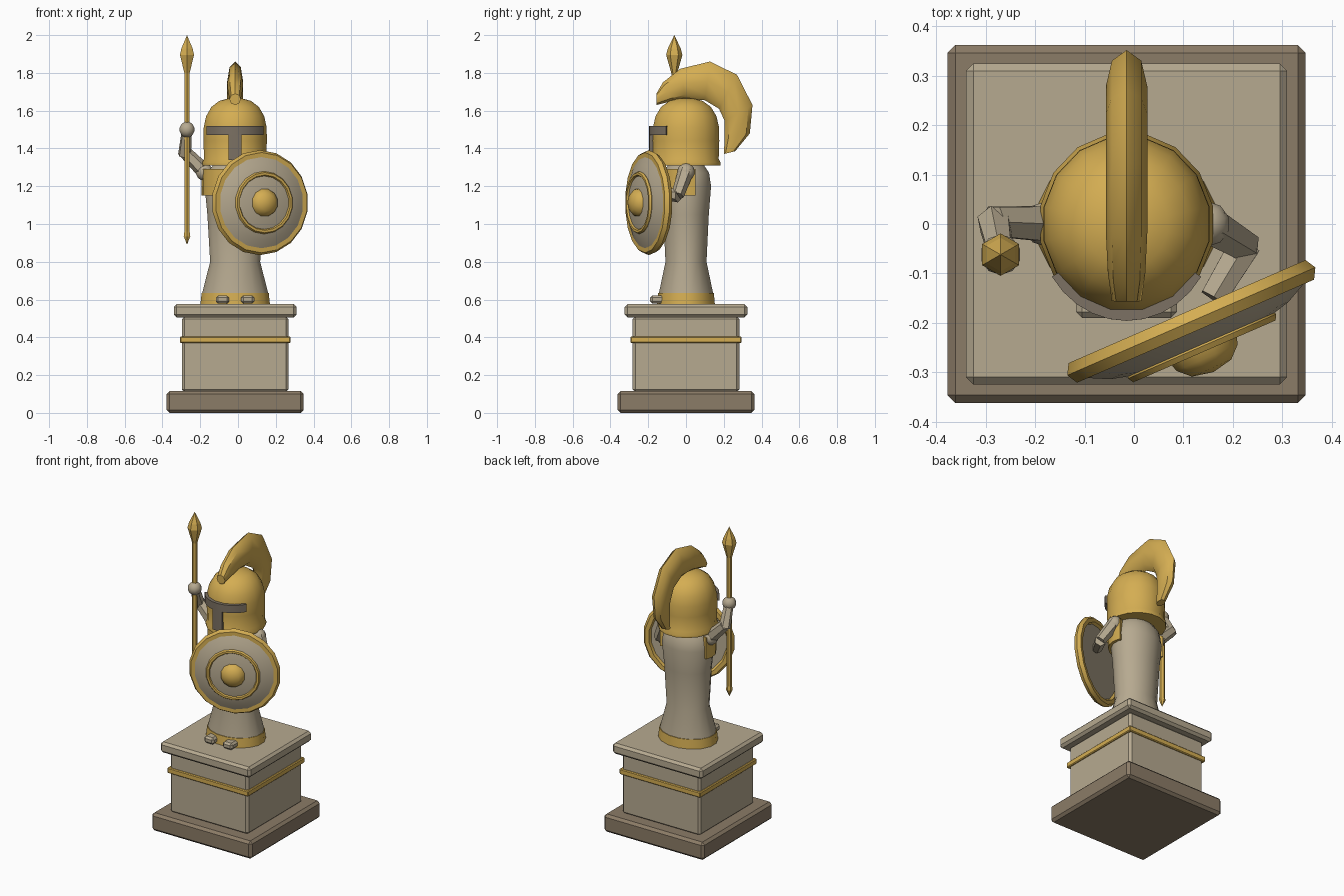
import bpy, bmesh
from math import sin, cos, pi, radians, asin
from mathutils import Vector, Matrix

if "Cube" in bpy.data.objects:
    bpy.data.objects.remove(bpy.data.objects["Cube"])

CX = -0.015  # centre line of the statue


def material(name, rgb):
    m = bpy.data.materials.new(name)
    m.diffuse_color = (*rgb, 1)
    m.use_nodes = True
    m.node_tree.nodes["Principled BSDF"].inputs["Base Color"].default_value = m.diffuse_color
    return m


GOLD = material("gold", (0.66, 0.42, 0.085))
STONE = material("stone", (0.47, 0.40, 0.28))
DARK = material("dark_stone", (0.26, 0.20, 0.135))
SLOT = material("visor_grey", (0.20, 0.165, 0.125))


def finish(name, bm, mat, smooth=None):
    bmesh.ops.recalc_face_normals(bm, faces=bm.faces)
    me = bpy.data.meshes.new(name)
    bm.to_mesh(me)
    bm.free()
    me.materials.append(mat)
    ob = bpy.data.objects.new(name, me)
    bpy.context.collection.objects.link(ob)
    if smooth:
        bpy.ops.object.select_all(action='DESELECT')
        ob.select_set(True)
        bpy.context.view_layer.objects.active = ob
        bpy.ops.object.shade_smooth_by_angle(angle=radians(smooth))
    return ob


def loft(bm, rings, closed=False):
    """Skin rings of points; cap the ends unless the path is closed."""
    vs = [[bm.verts.new(p) for p in r] for r in rings]
    n = len(vs[0])
    for a, b in zip(vs, vs[1:] + vs[:1] if closed else vs[1:]):
        for i in range(n):
            j = (i + 1) % n
            bm.faces.new((a[i], a[j], b[j], b[i]))
    if not closed:
        bm.faces.new(vs[0])
        bm.faces.new(vs[-1])


def lathe(name, profile, mat, n=16, sx=1, sy=1, mtx=Matrix.Translation((CX, 0, 0)), smooth=35, closed=False):
    bm = bmesh.new()
    loft(bm, [[mtx @ Vector((r * sx * cos(2 * pi * (i + .5) / n), r * sy * sin(2 * pi * (i + .5) / n), z))
               for i in range(n)] for r, z in profile], closed)
    bmesh.ops.remove_doubles(bm, verts=bm.verts, dist=1e-5)
    return finish(name, bm, mat, smooth)


def box(name, centre, size, mat, bevel=0.0):
    bm = bmesh.new()
    bmesh.ops.create_cube(bm, size=1, matrix=Matrix.Translation(centre) @ Matrix.Diagonal((*size, 1)))
    if bevel:
        bmesh.ops.bevel(bm, geom=bm.edges[:], offset=bevel, segments=1, affect='EDGES')
    return finish(name, bm, mat)


def arc_shell(name, rx, ry, a, z0, z1, t, mat, n=10):
    """Curved plate around the front, spanning +-a from -y."""
    bm = bmesh.new()
    rings = []
    for i in range(n + 1):
        u = -a + 2 * a * i / n
        o, k = (sin(u), -cos(u)), [(0, z0), (0, z1), (t, z1), (t, z0)]
        rings.append([(CX + (rx - d) * o[0], (ry - d) * o[1], z) for d, z in k])
    loft(bm, rings)
    return finish(name, bm, mat, 30)


def limb(name, a, b, r0, r1, mat):
    a, b = Vector(a), Vector(b)
    m = Matrix.Translation(a) @ (b - a).to_track_quat('Z', 'Y').to_matrix().to_4x4()
    return lathe(name, [(r0, 0), (r1, (b - a).length)], mat, n=6, mtx=m, smooth=None)


def ball(name, c, r, mat):
    bm = bmesh.new()
    bmesh.ops.create_uvsphere(bm, u_segments=10, v_segments=7, radius=r, matrix=Matrix.Translation(c))
    return finish(name, bm, mat, 40)


# pedestal
box("pedestal_base", (CX, 0, .058), (.725, .725, .116), DARK, .016)
box("pedestal_block", (CX, 0, .31), (.565, .565, .4), STONE, .014)
box("pedestal_band", (CX, 0, .387), (.586, .586, .036), GOLD, .005)
box("pedestal_cap", (CX, 0, .541), (.65, .65, .07), STONE, .015)

# robed body with hem
lathe("body", [(.184, .57), (.178, .635), (.135, .80), (.15, 1.05), (.165, 1.2), (.152, 1.27), (.12, 1.31)],
      STONE, n=16, sy=.82)
lathe("hem", [(.188, .572), (.181, .636)], GOLD, n=16, sy=.83)
arc_shell("breastplate", .177, .147, radians(110), 1.15, 1.29, .03, GOLD, 12)
for s, side in ((-1, "right"), (1, "left")):
    box(side + "_foot", (CX + s * .067, -.152, .60), (.07, .076, .044), STONE, .012)
    ball(side + "_shoulder", (CX + s * .163, 0, 1.275), .047, STONE)

# helmet with visor opening
lathe("helmet", [(.165, 1.31), (.176, 1.31), (.178, 1.325), (.168, 1.345), (.171, 1.44), (.170, 1.51),
                 (.157, 1.57), (.128, 1.62), (.085, 1.652), (.035, 1.665), (0, 1.667)], GOLD, n=16, sy=1.05)
arc_shell("visor_slit", .18, .196, asin(.151 / .18), 1.47, 1.52, .03, SLOT, 10)
arc_shell("visor_slot", .18, .196, asin(.034 / .18), 1.34, 1.47, .03, SLOT, 2)

# crest: outer (y, z), inner (y, z), half width
crest = [((-.157, 1.69), (-.155, 1.63), .03), ((-.122, 1.75), (-.075, 1.65), .038),
         ((-.03, 1.822), (0, 1.66), .042), ((.127, 1.86), (.10, 1.655), .042),
         ((.27, 1.79), (.175, 1.61), .042), ((.352, 1.63), (.205, 1.545), .042),
         ((.338, 1.48), (.205, 1.45), .036), ((.26, 1.385), (.20, 1.37), .025)]
bm = bmesh.new()
rings = []
for o, i, w in crest:
    o, i = Vector((CX, *o)), Vector((CX, *i))
    rings.append([(o + i) / 2 + (o - i) / 2 * cos(k * pi / 4) + Vector((w * sin(k * pi / 4), 0, 0))
                  for k in range(8)])
loft(bm, rings)
finish("crest", bm, GOLD, 40)

# spear
spear = Matrix.Translation((-.27, -.062, 0))
lathe("spear_shaft", [(.016, .93), (.016, 1.81)], GOLD, n=6, mtx=spear, smooth=None)
lathe("spear_butt", [(0, .89), (.02, .935), (.016, .96)], GOLD, n=6, mtx=spear, smooth=None)
lathe("spear_head", [(.016, 1.80), (.043, 1.895), (.034, 1.93), (0, 2.0)], GOLD, n=6, mtx=spear, smooth=None)

# arms
limb("right_upper_arm", (-.165, 0, 1.265), (-.285, .005, 1.385), .042, .034, STONE)
limb("right_forearm", (-.283, .005, 1.365), (-.27, -.06, 1.5), .036, .028, STONE)
ball("right_hand", (-.27, -.062, 1.5), .042, STONE)
limb("left_upper_arm", (.15, 0, 1.28), (.225, -.045, 1.15), .042, .034, STONE)
limb("left_forearm", (.226, -.04, 1.15), (.16, -.15, 1.165), .036, .03, STONE)

# round shield, axis turned to the front
axis = Vector((sin(radians(23.5)), -cos(radians(23.5)), 0))
shield = Matrix.Translation((.116, -.197, 1.113)) @ axis.to_track_quat('Z', 'Y').to_matrix().to_4x4()


def hoop(name, R, r, d, k):
    lathe(name, [(R + r * cos(2 * pi * i / k), d + r * sin(2 * pi * i / k)) for i in range(k)],
          GOLD, n=18, mtx=shield, smooth=30, closed=True)


lathe("shield_disc", [(0, -.005), (.255, -.005), (.255, .015), (.2, .042), (.13, .06), (0, .07)], STONE, n=18, mtx=shield)
hoop("shield_rim", .253, .025, 0, 6)
hoop("shield_ring", .153, .013, .055, 6)
lathe("shield_boss", [(.077, .055), (.07, .08), (.045, .103), (0, .112)], GOLD, n=12, mtx=shield, smooth=40)
